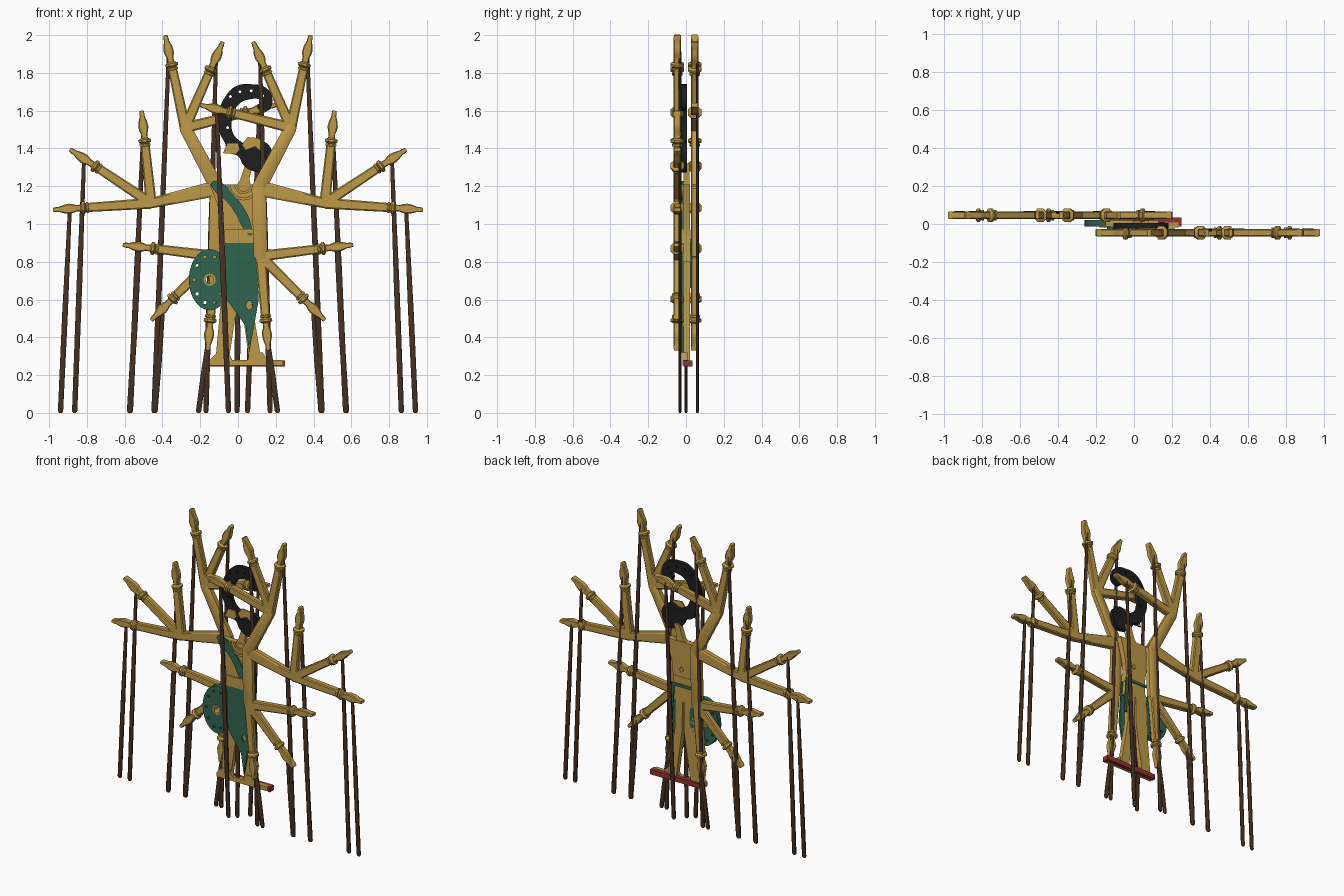
import bpy, bmesh, math
from mathutils import Vector

if "Cube" in bpy.data.objects:
    bpy.data.objects.remove(bpy.data.objects["Cube"])


def material(name, rgb):
    m = bpy.data.materials.new(name)
    m.use_nodes = True
    m.diffuse_color = (*rgb, 1)
    m.node_tree.nodes["Principled BSDF"].inputs["Base Color"].default_value = (*rgb, 1)
    return m


GOLD = material("gold", (0.51, 0.315, 0.065))
GREEN = material("green", (0.03, 0.13, 0.08))
BROWN = material("dark_brown", (0.065, 0.033, 0.018))
BLACK = material("black", (0.013, 0.013, 0.014))
RED = material("red", (0.3, 0.03, 0.03))


def finish(ob, mat):
    ob.data.materials.append(mat)
    bpy.ops.object.select_all(action="DESELECT")
    ob.select_set(True)
    bpy.context.view_layer.objects.active = ob
    if ob.type == "CURVE":
        bpy.ops.object.convert(target="MESH")
    bpy.ops.object.shade_smooth_by_angle(angle=math.radians(30))


def circle(x, z, rx, rz=None, n=16):
    rz = rz or rx
    turns = [math.tau * i / n for i in range(n)]
    return [(x + rx * math.cos(a), z + rz * math.sin(a)) for a in turns]


def plate(name, mat, outline, y0, y1, holes=(), smooth=False):
    """Flat cut-out in the xz plane between two depths, with optional holes."""
    cu = bpy.data.curves.new(name, "CURVE")
    cu.dimensions, cu.fill_mode = "2D", "BOTH"
    cu.extrude = (y1 - y0) / 2
    for k, pts in enumerate([outline, *holes]):
        sp = cu.splines.new("BEZIER")
        sp.bezier_points.add(len(pts) - 1)
        for bp, (x, z) in zip(sp.bezier_points, pts):
            bp.co = (x, z, 0)
            kind = "AUTO" if smooth and k == 0 else "VECTOR"
            bp.handle_left_type = bp.handle_right_type = kind
        sp.use_cyclic_u = True
        sp.resolution_u = 4 if smooth and k == 0 else 1
    ob = bpy.data.objects.new(name, cu)
    bpy.context.collection.objects.link(ob)
    ob.rotation_euler.x = math.pi / 2
    ob.location.y = (y0 + y1) / 2
    finish(ob, mat)


def loft(name, mat, a, b, y, stations, flat=0.02):
    """Bar from a to b; stations are (distance, half width, half depth).
    Stations no deeper than flat are chamfered boxes, deeper ones are round."""
    start, d = Vector((a[0], y, a[1])), Vector((b[0] - a[0], 0, b[1] - a[1])).normalized()
    side = Vector((d.z, 0, -d.x))
    bm = bmesh.new()
    rings = []
    for t, w, h in stations:
        c = 1 - (0.25 if h <= flat else 0.58)
        section = [(1, -c), (1, c), (c, 1), (-c, 1), (-1, c), (-1, -c), (-c, -1), (c, -1)]
        ring = []
        for u, v in section:
            p = start + d * t + side * (w * u)
            p.y += h * v
            ring.append(bm.verts.new(p))
        rings.append(ring)
    for r, s in zip(rings, rings[1:]):
        for i in range(len(r)):
            j = (i + 1) % len(r)
            bm.faces.new((r[i], r[j], s[j], s[i]))
    bm.faces.new(rings[0])
    bm.faces.new(rings[-1])
    bmesh.ops.recalc_face_normals(bm, faces=bm.faces)
    me = bpy.data.meshes.new(name)
    bm.to_mesh(me)
    bm.free()
    ob = bpy.data.objects.new(name, me)
    bpy.context.collection.objects.link(ob)
    finish(ob, mat)


def dist(a, b):
    return math.hypot(b[0] - a[0], b[1] - a[1])


def limb(name, a, b, y, wa, wb):
    n = dist(a, b)
    loft(name, GOLD, a, b, y, [(-0.02, wa * 0.6, 0.02), (0, wa, 0.02),
                               (n, wb, 0.02), (n + 0.02, wb * 0.6, 0.02)])


def arm(name, a, tip, y, w):
    """Forearm with a round double wrist band and a pointed hand."""
    n = dist(a, tip)
    shape = [(0.19, 0.024, 0.02), (0.188, 0.029, 0.028), (0.178, 0.029, 0.028),
             (0.175, 0.023, 0.022), (0.166, 0.034, 0.036), (0.154, 0.034, 0.036),
             (0.146, 0.018, 0.02), (0.125, 0.017, 0.02), (0.105, 0.024, 0.02),
             (0.085, 0.027, 0.02), (0.06, 0.023, 0.02), (0.03, 0.013, 0.02),
             (0.02, 0.014, 0.02), (0, 0.01, 0.018)]
    loft(name, GOLD, a, tip, y, [(0, w, 0.02)] + [(n - t, u, v) for t, u, v in shape])


def rod(name, top, x, y):
    n = dist(top, (x, 0))
    loft(name, BROWN, top, (x, 0), y, [(0, 0.01, 0.007), (n * 0.5, 0.015, 0.008),
                                       (n - 0.01, 0.014, 0.008), (n, 0.008, 0.005)], 0)


# Limb layers: one in front for the left side, a mirrored one behind
shoulder, elbow = (0.11, 1.19), (0.46, 1.11)
upper, hip = (0.28, 1.51), (0.12, 0.83)
hands = [  # origin, hand tip, foot of the control rod
    (upper, (0.385, 2.0), 0.445), (upper, (0.08, 1.965), 0.17),
    (upper, (-0.20, 1.63), -0.05), (elbow, (0.98, 1.075), 0.94),
    (elbow, (0.89, 1.395), 0.865), (elbow, (0.51, 1.60), 0.57),
    (hip, (0.61, 0.89), 0.575), (hip, (0.46, 0.49), 0.44), (hip, (0.16, 0.33), 0.21)]

for side, s, y in (("left", 1, -0.046), ("right", -1, 0.046)):
    def flip(p):
        return (s * p[0], p[1])
    limb(side + "_flank", flip(hip), flip(shoulder), y, 0.037, 0.038)
    limb(side + "_raised_upper_arm", flip(shoulder), flip(upper), y, 0.038, 0.032)
    limb(side + "_spread_upper_arm", flip(shoulder), flip(elbow), y, 0.042, 0.027)
    for i, (a, tip, foot) in enumerate(hands):
        arm(f"{side}_arm_{i}", flip(a), flip(tip), y, 0.029)
        f = 0.09 / dist(a, tip)
        grip = (tip[0] + (a[0] - tip[0]) * f, tip[1] + (a[1] - tip[1]) * f)
        rod(f"{side}_rod_{i}", flip(grip), s * foot, y + 0.014)
rod("centre_rod", (0.0, 0.75), -0.005, 0)

# Torso, neck and necklace
plate("torso", GOLD, [(-0.15, 1.21), (0.13, 1.21), (0.09, 1.05), (0.08, 0.92), (0.09, 0.8),
                      (-0.08, 0.8), (-0.07, 0.92), (-0.09, 1.05)], -0.016, 0.022,
      [circle(0.02, 1.02, 0.016, 0.02, n=4)])
plate("neck", GOLD, [(-0.02, 1.19), (0.07, 1.19), (0.06, 1.24), (0.08, 1.32), (0.04, 1.32),
                     (0.01, 1.23)], -0.014, 0.018)
for i, r in enumerate((0.05, 0.085)):
    arc = [math.pi * (1 + k / 12) for k in range(13)]
    band = [(0.03 + q * math.cos(a), 1.21 + q * math.sin(a))
            for q, angles in ((r, arc), (r - 0.014, arc[::-1])) for a in angles]
    plate(f"necklace_{i}", GOLD, band, -0.024, -0.016)
plate("sash", GREEN, [(-0.14, 1.22), (-0.09, 1.22), (-0.02, 1.15), (0.04, 1.07), (0.07, 0.99),
                      (0.07, 0.94), (0.04, 0.96), (-0.01, 1.05), (-0.06, 1.12),
                      (-0.12, 1.17)], -0.026, -0.012, smooth=True)
plate("belt", GOLD, [(-0.075, 0.9), (0.085, 0.9), (0.08, 0.97), (-0.07, 0.97)], -0.026, 0.024)

# Legs and skirt
plate("right_leg", GOLD, [(-0.08, 0.85), (0.0, 0.85), (0.0, 0.6), (-0.05, 0.27),
                          (-0.12, 0.27), (-0.09, 0.6)], -0.012, 0.022)
plate("left_leg", GOLD, [(0.01, 0.85), (0.065, 0.85), (0.07, 0.6), (0.125, 0.27),
                         (0.06, 0.27), (0.015, 0.6)], -0.012, 0.022)
plate("skirt", GREEN, [(-0.07, 0.9), (0.09, 0.9), (0.11, 0.6), (0.06, 0.32), (0.04, 0.46),
                       (-0.06, 0.6)], -0.024, -0.012,
      [circle(0.06, 0.57, 0.018, 0.026, 6)])
plate("skirt_back_trim", GREEN, [(-0.08, 0.92), (0.09, 0.92), (0.105, 0.66), (0.085, 0.66),
                                 (0.07, 0.9), (-0.08, 0.9)], 0.022, 0.029)

# Pierced hip disc with a gold boss
hx, hz = -0.15, 0.705
dots = [circle(x, z, 0.009, n=8) for x, z in circle(hx, hz, 0.082, 0.127, 10)]
plate("hip_disc", GREEN, circle(hx, hz, 0.11, 0.162, 40), -0.012, 0.022,
      dots + [circle(hx, hz, 0.024)])
plate("hip_disc_boss", GOLD, circle(hx, hz, 0.032), -0.018, 0.024, [circle(hx, hz, 0.021)])

# Curled hair and face
studs = [(-0.04, 1.675), (0.01, 1.70), (0.07, 1.705), (0.13, 1.68), (-0.055, 1.51)]
plate("hair", BLACK, [(0.10, 1.62), (0.14, 1.60), (0.175, 1.62), (0.18, 1.67), (0.15, 1.72),
                      (0.07, 1.74), (-0.01, 1.73), (-0.07, 1.67), (-0.105, 1.58),
                      (-0.10, 1.49), (-0.07, 1.43), (-0.05, 1.38), (0.0, 1.36), (0.03, 1.31),
                      (0.08, 1.28), (0.14, 1.28), (0.175, 1.33), (0.175, 1.40), (0.12, 1.44),
                      (0.06, 1.42), (0.01, 1.44), (-0.03, 1.49), (-0.03, 1.56), (0, 1.63),
                      (0.06, 1.66), (0.12, 1.65)],
      -0.024, 0.004, [circle(x, z, 0.008, n=8) for x, z in studs], smooth=True)
plate("face", GOLD, [(-0.08, 1.375), (-0.055, 1.43), (0.0, 1.43), (0.01, 1.395),
                     (-0.01, 1.37)], -0.032, -0.024)
plate("cheek", GOLD, [(0.02, 1.42), (0.05, 1.46), (0.11, 1.455), (0.14, 1.41), (0.12, 1.385),
                      (0.09, 1.41), (0.04, 1.39)], -0.032, -0.024)

# Feet on a red-backed foot board
plate("foot_board", GOLD, [(-0.15, 0.25), (0.235, 0.25), (0.235, 0.28), (0.16, 0.28),
                           (0.13, 0.32), (0.07, 0.32), (0.05, 0.28), (-0.03, 0.28),
                           (-0.05, 0.32), (-0.11, 0.32), (-0.15, 0.28)], -0.018, 0.008)
plate("foot_board_backing", RED, [(-0.15, 0.245), (0.25, 0.245), (0.25, 0.278),
                                  (-0.15, 0.278)], 0.008, 0.034)
plate("foot_board_end", RED, [(0.235, 0.245), (0.25, 0.245), (0.25, 0.278), (0.235, 0.278)],
      -0.012, 0.008)
